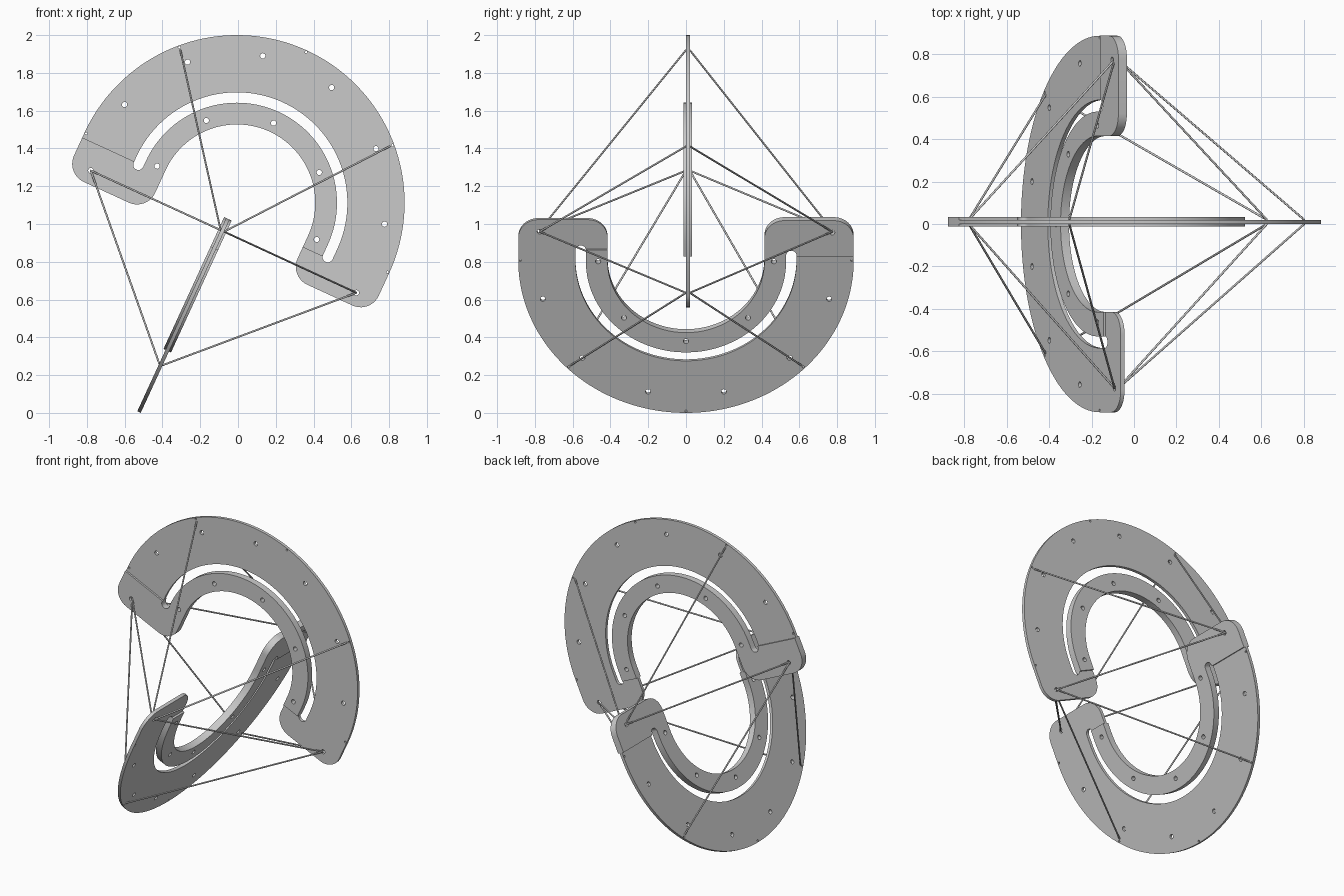
import bpy, bmesh, math
from mathutils import Matrix, Vector

if "Cube" in bpy.data.objects:
    bpy.data.objects.remove(bpy.data.objects["Cube"], do_unlink=True)

# One grey for plates and rods
grey = bpy.data.materials.new("light grey")
grey.use_nodes = True
grey.diffuse_color = (0.59, 0.59, 0.59, 1)
grey.node_tree.nodes["Principled BSDF"].inputs["Base Color"].default_value = grey.diffuse_color

# Plate dimensions: radii of the rim, slot and bore, and the pad depth
RIM, SLOT_OUT, SLOT_IN, BORE = 0.888, 0.585, 0.53, 0.415
PAD, CORNER = -0.238, 0.105
SLOT_MID, SLOT_R = (SLOT_OUT + SLOT_IN) / 2, (SLOT_OUT - SLOT_IN) / 2
CORE, SKIN = 0.01, 0.022
PAD_HOLE = (0.774, -0.168)
RING_HOLE = (0.61, 0.61)


def arc(cx, cy, r, start, end, steps):
    angles = [math.radians(start + (end - start) * i / steps) for i in range(steps + 1)]
    return [(cx + r * math.cos(a), cy + r * math.sin(a)) for a in angles]


def hole(x, y, r=0.014):
    return arc(x, y, r, 0, 345, 15)


def polar_hole(radius, degrees, r=0.014):
    a = math.radians(90 + degrees)
    return hole(radius * math.cos(a), radius * math.sin(a), r)


def left_pad_end():
    low = PAD + CORNER
    return (arc(-RIM + CORNER, low, CORNER, 180, 270, 10)
            + arc(-BORE - CORNER, low, CORNER, 270, 360, 10))


def right_pad_end():
    return [(-x, y) for x, y in reversed(left_pad_end())]


def finish(obj):
    obj.data.materials.clear()
    obj.data.materials.append(grey)
    bpy.ops.object.select_all(action="DESELECT")
    obj.select_set(True)
    bpy.context.view_layer.objects.active = obj
    bpy.ops.object.shade_smooth_by_angle(angle=math.radians(30))


def sheet(name, loops, z, half, matrix):
    """Flat sheet with holes, cut from closed outlines."""
    curve = bpy.data.curves.new(name, "CURVE")
    curve.dimensions = "2D"
    curve.fill_mode = "BOTH"
    curve.extrude = half
    for loop in loops:
        spline = curve.splines.new("POLY")
        spline.points.add(len(loop) - 1)
        for point, (x, y) in zip(spline.points, loop):
            point.co = (x, y, 0, 1)
        spline.use_cyclic_u = True
    temp = bpy.data.objects.new(name + " outline", curve)
    bpy.context.collection.objects.link(temp)
    bpy.context.view_layer.update()
    graph = bpy.context.evaluated_depsgraph_get()
    mesh = bpy.data.meshes.new_from_object(temp.evaluated_get(graph))
    bpy.data.objects.remove(temp, do_unlink=True)
    bm = bmesh.new()
    bm.from_mesh(mesh)
    bmesh.ops.remove_doubles(bm, verts=bm.verts, dist=0.00001)
    bmesh.ops.recalc_face_normals(bm, faces=bm.faces)
    bm.to_mesh(mesh)
    bm.free()
    mesh.name = name
    obj = bpy.data.objects.new(name, mesh)
    bpy.context.collection.objects.link(obj)
    obj.matrix_world = matrix @ Matrix.Translation((0, 0, z))
    finish(obj)


def c_plate(name, matrix):
    inner_holes = [polar_hole(0.465, d) for d in (-90, -45, 0, 45, 90)]

    # Core sheet: the whole open ring with its curved slot
    outline = (arc(0, 0, RIM, 0, 180, 90) + left_pad_end()
               + arc(0, 0, BORE, 180, 0, 72) + right_pad_end())
    slot = (arc(0, 0, SLOT_OUT, 0, 180, 80)
            + arc(-SLOT_MID, -0.0345, SLOT_R, 180, 360, 12)
            + arc(0, 0, SLOT_IN, 180, 0, 80)
            + arc(SLOT_MID, -0.0605, SLOT_R, 180, 360, 12))
    holes = [polar_hole(0.79, d) for d in (-73.5, -44, -14.7, 14.7, 44, 73.5)]
    holes += [polar_hole(0.878, d, 0.006) for d in (-90, -45, 0, 45, 90)]
    holes += [hole(s * PAD_HOLE[0], PAD_HOLE[1]) for s in (-1, 1)]
    sheet(name + "_core", [outline, slot] + inner_holes + holes, 0, CORE, matrix)

    # Hook-shaped skins on both faces: inner ring joined to the left pad
    skin = ([(-SLOT_OUT, -0.028), (-RIM, -0.028)] + left_pad_end()
            + arc(0, 0, BORE, 180, 0, 72)
            + [(BORE, -0.068), (SLOT_IN, -0.068)]
            + arc(0, 0, SLOT_IN, 0, 180, 80)
            + arc(-SLOT_MID, -0.0345, SLOT_R, 360, 180, 12))
    skin_holes = inner_holes + [hole(-PAD_HOLE[0], PAD_HOLE[1])]
    for label, side in (("front", 1), ("back", -1)):
        sheet(name + "_" + label + "_skin", [skin] + skin_holes,
              side * (CORE + SKIN) / 2, (SKIN - CORE) / 2, matrix)


def rod(name, start, end, radius=0.005):
    bm = bmesh.new()
    bmesh.ops.create_cone(bm, cap_ends=True, segments=12, radius1=radius,
                          radius2=radius, depth=(end - start).length)
    mesh = bpy.data.meshes.new(name)
    bm.to_mesh(mesh)
    bm.free()
    obj = bpy.data.objects.new(name, mesh)
    bpy.context.collection.objects.link(obj)
    turn = (end - start).to_track_quat("Z", "Y").to_matrix().to_4x4()
    obj.matrix_world = Matrix.Translation((start + end) / 2) @ turn
    finish(obj)


def frame(origin, x, y, z):
    matrix = Matrix((x, y, z)).transposed().to_4x4()
    matrix.translation = origin
    return matrix


# Two identical plates at right angles, interlocking through their openings
tilt = math.radians(65.3)
axis = Vector((math.cos(tilt), 0, math.sin(tilt)))
across = Vector((math.sin(tilt), 0, -math.cos(tilt)))
depth = Vector((0, 1, 0))
upper = frame((-0.006, 0.01, 1.112), across, axis, -depth)
lower = frame((-0.153, 0, 0.811), -depth, -axis, across)
c_plate("upper_plate", upper)
c_plate("lower_plate", lower)


def anchor(matrix, spot, lateral, face):
    return matrix @ Vector((lateral * spot[0], spot[1], face * CORE))


# Tie rods between the plates
pairs = (("pad_tie", PAD_HOLE, PAD_HOLE), ("upper_ring_tie", RING_HOLE, PAD_HOLE),
         ("lower_ring_tie", PAD_HOLE, RING_HOLE))
for label, upper_spot, lower_spot in pairs:
    for a in (-1, 1):
        for b in (-1, 1):
            rod(label, anchor(upper, upper_spot, a, b), anchor(lower, lower_spot, b, a))
